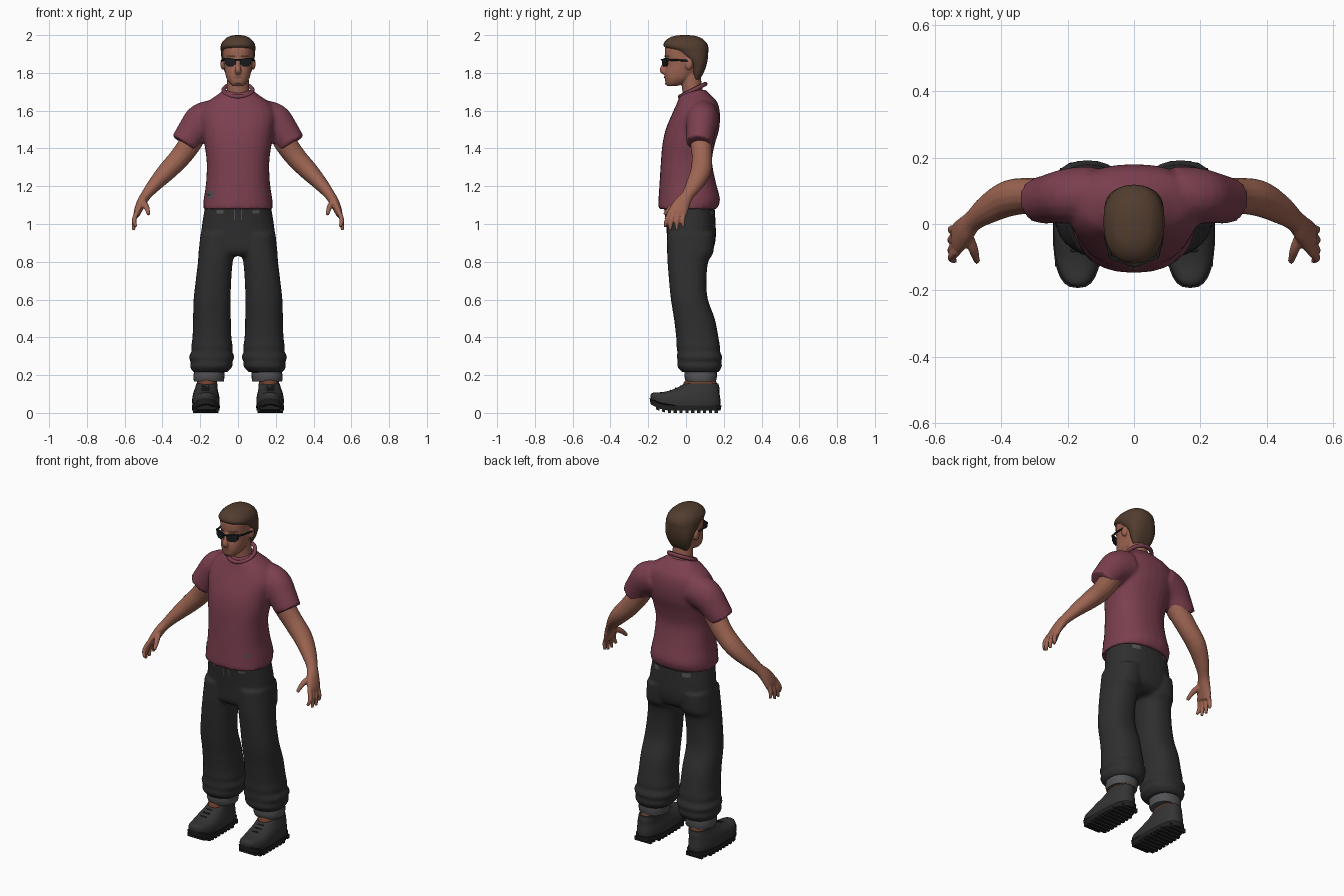
import bpy, bmesh, math
from mathutils import Vector, Matrix

cube = bpy.data.objects.get("Cube")
if cube:
    bpy.data.objects.remove(cube)


def material(name, r, g, b):
    m = bpy.data.materials.new(name)
    m.use_nodes = True
    m.diffuse_color = (r, g, b, 1)
    for node in m.node_tree.nodes:
        if node.type == 'BSDF_PRINCIPLED':
            node.inputs["Base Color"].default_value = (r, g, b, 1)
    return m


SHIRT = material("maroon_cloth", .2, .05, .078)
SKIN = material("skin", .34, .13, .085)
HAIR = material("brown_hair", .085, .046, .028)
PANTS = material("black_denim", .028, .028, .028)
CUFF = material("grey_cuff", .085, .085, .09)
SHOE = material("black_leather", .034, .034, .034)
SOLE = material("black_rubber", .015, .015, .015)
GLASS = material("dark_glass", .01, .012, .014)
BROWN = material("brown_lining", .15, .05, .025)
LIPS = material("lips", .24, .085, .06)


def spline(rows, k=4):
    """Smoothly interpolate between rows of values."""
    out, last = [], len(rows) - 1
    for i in range(last):
        near = rows[max(i - 1, 0)], rows[i], rows[i + 1], rows[min(i + 2, last)]
        for j in range(k):
            t = j / k
            out.append([.5 * (2 * b + (c - a) * t + (2 * a - 5 * b + 4 * c - d) * t * t
                              + (3 * b - a - 3 * c + d) * t ** 3) for a, b, c, d in zip(*near)])
    out.append(list(rows[-1]))
    return out


def oval(centre, u, v, power=2.0, n=28):
    ring = []
    for i in range(n):
        c, s = math.cos(math.tau * i / n), math.sin(math.tau * i / n)
        ring.append(centre + u * math.copysign(abs(c) ** (2 / power), c)
                    + v * math.copysign(abs(s) ** (2 / power), s))
    return ring


def skin_rings(bm, rings):
    loops = [[bm.verts.new(p) for p in ring] for ring in rings]
    n = len(loops[0])
    for a, b in zip(loops, loops[1:]):
        for i in range(n):
            bm.faces.new((a[i], a[(i + 1) % n], b[(i + 1) % n], b[i]))
    bm.faces.new(loops[0])
    bm.faces.new(loops[-1])


def stack(bm, rows, side=1, power=2.3, k=4):
    """Horizontal sections: height, centre x, half width, front y, back y."""
    skin_rings(bm, [oval(Vector((side * cx, (f + b) / 2, z)), Vector((w, 0, 0)),
                         Vector((0, (b - f) / 2, 0)), power) for z, cx, w, f, b in spline(rows, k)])


def limb(bm, rows, side=1):
    """Sections along a path: x, y, z, radius towards y, radius across."""
    pts = spline(rows)
    pos = [Vector((side * p[0], p[1], p[2])) for p in pts]
    rings = []
    for i, p in enumerate(pts):
        t = (pos[min(i + 1, len(pos) - 1)] - pos[max(i - 1, 0)]).normalized()
        u = Vector((0, 1, 0))
        u = (u - t * u.dot(t)).normalized()
        rings.append(oval(pos[i], u * p[3], t.cross(u) * p[4], n=16))
    skin_rings(bm, rings)


def blob(bm, centre, size):
    bmesh.ops.create_uvsphere(bm, u_segments=16, v_segments=10, radius=1,
                              matrix=Matrix.Translation(centre) @ Matrix.Diagonal((*size, 1)))


def box(bm, centre, size):
    bmesh.ops.create_cube(bm, size=1, matrix=Matrix.Translation(centre) @ Matrix.Diagonal((*size, 1)))


def finish(name, bm, mat, voxel=0, relax=3, angle=50):
    """Turn a bmesh into an object; a voxel size fuses its overlapping parts."""
    bmesh.ops.recalc_face_normals(bm, faces=bm.faces)
    me = bpy.data.meshes.new(name)
    bm.to_mesh(me)
    bm.free()
    me.materials.append(mat)
    ob = bpy.data.objects.new(name, me)
    bpy.context.collection.objects.link(ob)
    if voxel:
        mod = ob.modifiers.new("fuse", 'REMESH')
        mod.mode, mod.voxel_size = 'VOXEL', voxel
        mod = ob.modifiers.new("relax", 'SMOOTH')
        mod.factor, mod.iterations = .5, relax
        dg = bpy.context.evaluated_depsgraph_get()
        ob.data = bpy.data.meshes.new_from_object(ob.evaluated_get(dg))
        ob.modifiers.clear()
        if not ob.data.materials:
            ob.data.materials.append(mat)
    bpy.ops.object.select_all(action='DESELECT')
    ob.select_set(True)
    bpy.context.view_layer.objects.active = ob
    bpy.ops.object.shade_smooth_by_angle(angle=math.radians(angle))
    return ob


def cord(name, pts, radius, mat, closed=False):
    cu = bpy.data.curves.new(name, 'CURVE')
    cu.dimensions, cu.bevel_depth, cu.bevel_resolution = '3D', radius, 2
    sp = cu.splines.new('POLY')
    sp.points.add(len(pts) - 1)
    for p, q in zip(sp.points, pts):
        p.co = (*q, 1)
    sp.use_cyclic_u = closed
    cu.materials.append(mat)
    ob = bpy.data.objects.new(name, cu)
    bpy.context.collection.objects.link(ob)


def patch(name, target, x, z, w, h, mat, facing=-1, power=2, ragged=0):
    """Thin plate laid onto the front or back of a surface."""
    bpy.context.view_layer.update()
    bm = bmesh.new()
    pts = [Vector((x, 0, z))]
    for i, p in enumerate(oval(pts[0], Vector((w, 0, 0)), Vector((0, 0, h)), power, 20)):
        pts.append(pts[0].lerp(p, 1 - ragged * (i % 3) / 2))
    verts = []
    for p in pts:
        hit, loc, _, _ = target.ray_cast(Vector((p.x, facing, p.z)), Vector((0, -facing, 0)))
        y = loc.y if hit else 0
        verts.append(bm.verts.new((p.x, y + facing * .004, p.z)))
    for i in range(1, 21):
        bm.faces.new((verts[0], verts[i], verts[i % 20 + 1]))
    finish(name, bm, mat)


# Shirt with sleeves
bm = bmesh.new()
stack(bm, [(1.08, 0, .185, -.148, .165), (1.13, 0, .182, -.146, .18), (1.22, 0, .169, -.14, .158),
           (1.33, 0, .166, -.133, .138), (1.42, 0, .178, -.125, .152), (1.5, 0, .19, -.108, .175),
           (1.58, 0, .2, -.075, .18), (1.64, 0, .17, -.048, .168), (1.68, 0, .115, -.032, .135),
           (1.71, 0, .075, 0, .105)])
for s in (1, -1):
    limb(bm, [(.12, .09, 1.57, .085, .09), (.19, .085, 1.545, .085, .095),
              (.24, .078, 1.49, .077, .083), (.285, .07, 1.425, .07, .075)], s)
shirt = finish("shirt", bm, SHIRT, .01, 4)
ring = oval(Vector((0, .035, 1.708)), Vector((.077, 0, 0)), Vector((0, .068, .034)))
cord("shirt_collar", ring, .011, SHIRT, True)
patch("right_shirt_tear", shirt, -.148, 1.155, .028, .026, CUFF, ragged=.5)
patch("left_shirt_tear", shirt, .13, 1.17, .012, .014, CUFF, ragged=.5)

# Trousers
bm = bmesh.new()
stack(bm, [(1.11, 0, .172, -.12, .15), (1, 0, .19, -.106, .157), (.92, 0, .198, -.1, .157),
           (.86, 0, .195, -.095, .14), (.83, 0, .17, -.07, .1)])
for s in (1, -1):
    stack(bm, [(.95, .105, .093, -.1, .152), (.85, .113, .096, -.1, .145), (.8, .12, .092, -.098, .118),
               (.7, .13, .094, -.09, .108), (.6, .137, .098, -.08, .116), (.5, .138, .1, -.064, .152),
               (.4, .138, .103, -.052, .172), (.35, .138, .11, -.05, .18), (.325, .138, .108, -.046, .18),
               (.295, .14, .121, -.048, .193), (.27, .14, .11, -.044, .186), (.245, .142, .112, -.046, .19),
               (.215, .147, .09, -.02, .172)], s)
pants = finish("trousers", bm, PANTS, .01, 2)
for s, word in ((1, "left"), (-1, "right")):
    patch(word + "_waist_tab", pants, s * .095, 1.065, .018, .01, CUFF, power=5)
    patch(word + "_drawstring", pants, s * .018, 1.05, .003, .03, CUFF, power=5)
    patch(word + "_back_tab", pants, s * .1, 1.06, .022, .012, CUFF, 1, 5)

for s, word in ((1, "left"), (-1, "right")):
    # Turned-up cuff
    bm = bmesh.new()
    stack(bm, [(.165, .154, .079, 0, .158), (.19, .154, .082, -.008, .163), (.225, .152, .08, -.008, .163)], s)
    finish(word + "_trouser_cuff", bm, CUFF)

    # Boot
    bm = bmesh.new()
    stack(bm, [(.03, .17, .07, -.185, .18), (.06, .17, .073, -.188, .183), (.085, .17, .071, -.168, .18),
               (.108, .17, .066, -.115, .177), (.13, .168, .06, -.055, .177),
               (.155, .165, .056, -.008, .172)], s, 2.5)
    for v in bm.verts:
        v.co.z += 3 * max(0, -.08 - v.co.y) ** 2
    finish(word + "_boot", bm, SHOE)
    bm = bmesh.new()
    stack(bm, [(.012, .17, .072, -.187, .183), (.04, .17, .075, -.193, .188)], s, 2.7, 1)
    for i in range(11):
        y = -.15 + i * .031
        box(bm, (s * .17, y, .012), (.135 if abs(y) < .12 else .105, .017, .024))
    for v in bm.verts:
        v.co.z += 3 * max(0, -.08 - v.co.y) ** 2
    finish(word + "_boot_sole", bm, SOLE, angle=30)
    bm = bmesh.new()
    stack(bm, [(.12, .165, .05, .0, .165), (.15, .165, .054, -.016, .165), (.19, .16, .05, .01, .15)], s)
    finish(word + "_boot_lining", bm, BROWN)
    for i in range(4):
        y, z = -.085 + i * .026, .127 + i * .011
        cord(word + "_boot_lace", [(s * (.17 + d), y + abs(d) * .3, z - abs(d) * .5)
                                   for d in (-.035, -.015, .015, .035)], .004, SOLE)

    # Arm, palm and fingers
    bm = bmesh.new()
    limb(bm, [(.2, .085, 1.53, .06, .06), (.245, .08, 1.44, .058, .06), (.305, .085, 1.355, .054, .056),
              (.375, .078, 1.28, .055, .05), (.44, .045, 1.21, .045, .038), (.485, .01, 1.155, .033, .028),
              (.51, -.018, 1.115, .042, .026), (.53, -.04, 1.07, .05, .021),
              (.537, -.047, 1.045, .045, .016)], s)
    for y, tip_x, tip_y, tip_z in ((-.082, .54, -.112, .985), (-.06, .552, -.085, .967),
                                   (-.036, .553, -.05, .967), (-.012, .548, -.014, .983)):
        limb(bm, [(.532, y, 1.07, .013, .013), (.55, (y + tip_y) / 2 - .004, 1.02, .0125, .0125),
                  (tip_x, tip_y, tip_z, .008, .008)], s)
    limb(bm, [(.505, -.03, 1.115, .017, .018), (.485, -.075, 1.09, .015, .015),
              (.473, -.115, 1.05, .009, .009)], s)
    finish(word + "_arm", bm, SKIN, .005, 2)

# Head, neck, nose and ears
bm = bmesh.new()
stack(bm, [(1.73, 0, .026, -.1, -.05), (1.745, 0, .044, -.108, -.005), (1.77, 0, .06, -.112, .03),
           (1.8, 0, .068, -.113, .06), (1.84, 0, .075, -.106, .09), (1.87, 0, .078, -.108, .1),
           (1.9, 0, .08, -.112, .105), (1.94, 0, .08, -.107, .105), (1.97, 0, .06, -.07, .07)])
limb(bm, [(0, .045, 1.64, .06, .065), (0, .035, 1.7, .054, .06), (0, .022, 1.81, .052, .056)])
limb(bm, [(0, -.104, 1.872, .012, .011), (0, -.116, 1.835, .015, .013), (0, -.122, 1.815, .018, .018),
          (0, -.112, 1.8, .013, .016)])
for s in (1, -1):
    blob(bm, (s * .081, .015, 1.847), (.012, .021, .031))
head = finish("head", bm, SKIN, .005, 2)
patch("mouth", head, 0, 1.775, .025, .006, LIPS)
patch("chin_beard", head, 0, 1.742, .02, .007, HAIR)

# Hair
bm = bmesh.new()
stack(bm, [(1.765, 0, .05, .04, .072), (1.8, 0, .068, .03, .093), (1.84, 0, .08, .022, .108),
           (1.88, 0, .088, -.02, .116), (1.915, 0, .091, -.07, .118), (1.937, 0, .092, -.114, .118),
           (1.96, 0, .085, -.116, .108), (1.985, 0, .062, -.09, .08), (1.997, 0, .032, -.055, .042),
           (2, 0, .008, -.02, .008)])
finish("hair", bm, HAIR, angle=80)

# Sunglasses
for s, word in ((1, "left"), (-1, "right")):
    patch(word + "_eyebrow", head, s * .036, 1.888, .024, .005, HAIR)
    bm = bmesh.new()
    outline = [(.01, 1.872), (.04, 1.878), (.073, 1.878), (.068, 1.848), (.055, 1.834), (.03, 1.833), (.014, 1.846)]
    skin_rings(bm, [[Vector((s * x, y + .4 * x, z)) for x, z in outline] for y in (-.132, -.122)])
    finish(word + "_lens", bm, GLASS, angle=30)
    cord(word + "_temple", [(s * .07, -.1, 1.87), (s * .083, -.05, 1.868), (s * .087, .01, 1.864)], .005, GLASS)
cord("glasses_bridge", [(-.014, -.124, 1.868), (0, -.13, 1.87), (.014, -.124, 1.868)], .004, GLASS)
